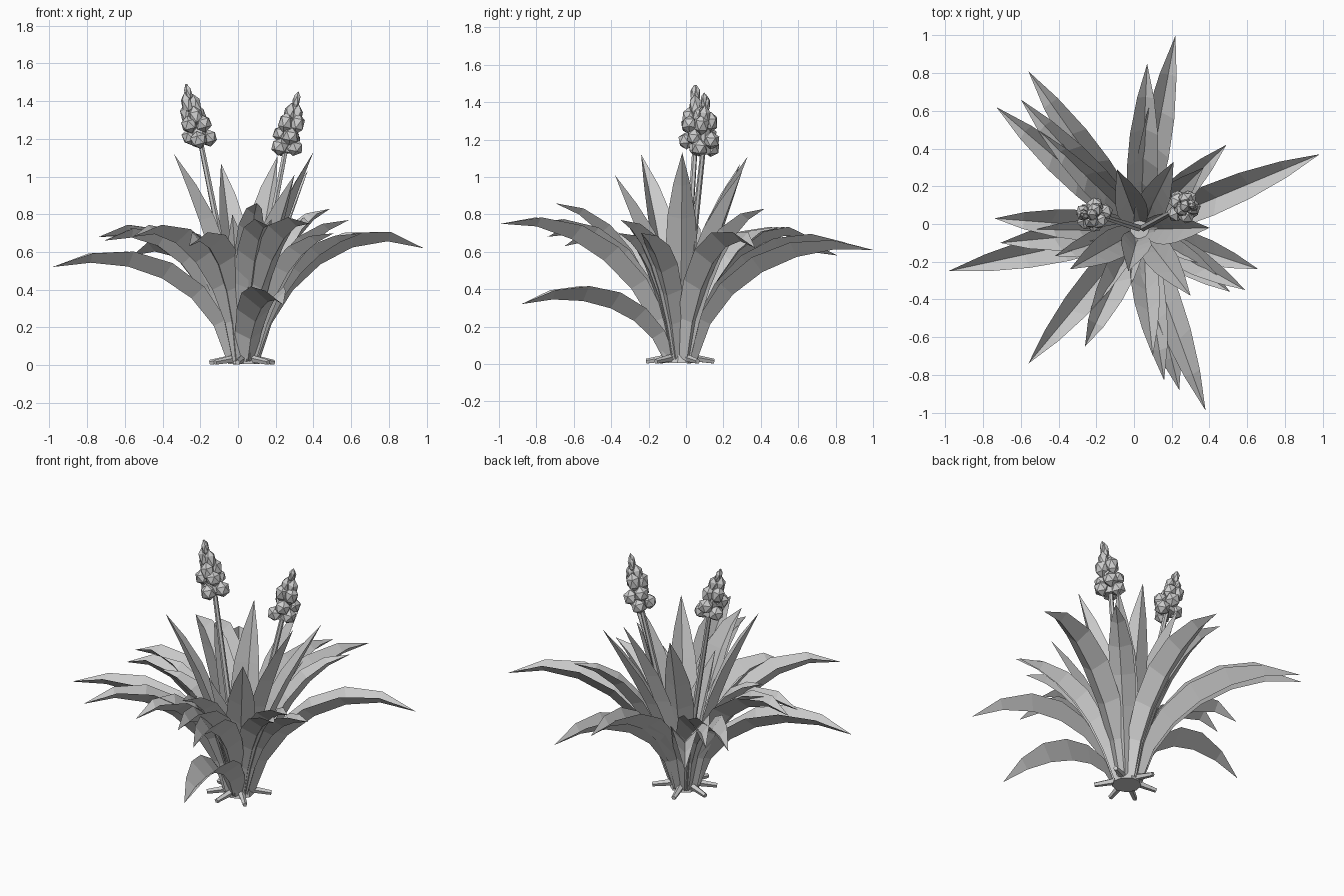
import bpy, bmesh, math, random
from mathutils import Vector, Matrix

random.seed(4)
if "Cube" in bpy.data.objects:
    bpy.data.objects.remove(bpy.data.objects["Cube"])

grey = bpy.data.materials.new("plain grey")
grey.use_nodes = True
grey.diffuse_color = (0.6, 0.6, 0.6, 1)
grey.node_tree.nodes["Principled BSDF"].inputs["Base Color"].default_value = (0.6, 0.6, 0.6, 1)

CENTRE = Vector((0.03, -0.03, 0))
UP = Vector((0, 0, 1))


def finish(bm, name):
    mesh = bpy.data.meshes.new(name)
    bm.to_mesh(mesh)
    bm.free()
    mesh.materials.append(grey)
    obj = bpy.data.objects.new(name, mesh)
    bpy.context.collection.objects.link(obj)
    return obj


def bezier(p, t):
    s = 1 - t
    return p[0] * s**3 + p[1] * 3 * s * s * t + p[2] * 3 * s * t * t + p[3] * t**3


def leaf(name, tip, droop, lean, base_radius, width, depth):
    """Arching blade, folded into a channel, from the crown to the given tip."""
    tip = Vector(tip)
    flat = Vector((tip.x, tip.y, 0)) - CENTRE
    reach = flat.length
    out = flat.normalized()
    side = Vector((-out.y, out.x, 0))
    start = CENTRE + out * base_radius + UP * 0.02
    path = [start,
            start + out * lean * reach + UP * min(0.42, 0.8 * tip.z),
            CENTRE + out * 0.6 * reach + UP * (tip.z + droop),
            tip]
    profile = [0.55, 0.72, 0.9, 1.0, 0.9, 0.55]
    count = len(profile)
    bm = bmesh.new()
    rows = []
    for i, w in enumerate(profile):
        t = i / count
        mid = bezier(path, t)
        along = (bezier(path, t + 0.02) - mid).normalized()
        lift = along.cross(side) * w * depth
        half = side * w * width * 0.5
        rows.append([bm.verts.new(mid - half + lift), bm.verts.new(mid),
                     bm.verts.new(mid + half + lift)])
    for a, b in zip(rows, rows[1:]):
        for k in (0, 1):
            bm.faces.new((a[k], b[k], b[k + 1], a[k + 1]))
    end = bm.verts.new(tip)
    for k in (0, 1):
        bm.faces.new((rows[-1][k], end, rows[-1][k + 1]))
    return finish(bm, name)


def rod(bm, a, b, r1, r2, sides=6):
    a, b = Vector(a), Vector(b)
    turn = (b - a).to_track_quat('Z', 'Y').to_matrix().to_4x4()
    bmesh.ops.create_cone(bm, cap_ends=True, segments=sides, radius1=r1, radius2=r2,
                          depth=(b - a).length,
                          matrix=Matrix.Translation((a + b) / 2) @ turn)


# Long outer leaves that arch over: tip position, then droop
outer = [(-0.985, -0.25, 0.52, 0.09), (0.985, 0.37, 0.62, 0.15), (0.38, -0.99, 0.75, 0.03),
         (0.16, -0.83, 0.74, 0.03), (-0.56, -0.74, 0.68, 0.1), (-0.26, -0.65, 0.63, 0.12),
         (0.22, 1.0, 0.61, 0.05), (0.07, 0.85, 0.65, 0.04), (-0.56, 0.81, 0.58, 0.1),
         (-0.73, 0.62, 0.68, 0.07), (-0.6, 0.66, 0.68, 0.07), (-0.74, 0.03, 0.68, 0.1),
         (-0.71, -0.1, 0.66, 0.1)]
for n, (x, y, z, droop) in enumerate(outer):
    leaf(f"outer_leaf_{n + 1}", (x, y, z), droop, 0.085, 0.09, 0.165, 0.09)

# Low leaf hanging at the front
leaf("low_leaf", (0.24, -0.88, 0.32), 0.085, 0.1, 0.09, 0.2, 0.09)

# Shorter leaves that rise at a slant
middle = [(0.1, -0.7, 0.86), (0.66, -0.24, 0.7), (0.59, -0.35, 0.77),
          (0.51, -0.36, 0.7), (0.49, 0.42, 0.83), (-0.42, -0.17, 0.72)]
for n, tip in enumerate(middle):
    leaf(f"middle_leaf_{n + 1}", tip, -0.08, 0.2, 0.075, 0.15, 0.07)

# Upright leaves in the heart
upright = [(-0.34, -0.24, 1.12), (0.4, -0.02, 1.13), (0.3, -0.38, 1.01),
           (0.21, 0.33, 1.11), (-0.09, 0.29, 1.07), (0.37, 0.3, 1.03),
           (-0.03, -0.25, 0.8)]
for n, tip in enumerate(upright):
    leaf(f"upright_leaf_{n + 1}", tip, -0.36, 0.2, 0.05, 0.165, 0.06)


def flower(name, foot, low, top):
    """Stalk with a tapering cluster of faceted buds."""
    foot, low, top = Vector(foot), Vector(low), Vector(top)
    bm = bmesh.new()
    rod(bm, foot, low, 0.02, 0.014)
    rod(bm, low, top, 0.05, 0.006)
    finish(bm, name + "_stalk")

    axis = top - low
    turn = axis.to_track_quat('Z', 'Y').to_matrix().to_4x4()
    bm = bmesh.new()
    # Each ring: height share, ring radius, bud radius, stretch, count
    rings = [(0.07, 0.048, 0.048, 1.0, 3), (0.27, 0.048, 0.048, 1.0, 3),
             (0.47, 0.034, 0.042, 1.4, 3), (0.66, 0.02, 0.034, 1.9, 2),
             (0.84, 0.008, 0.02, 2.4, 2)]
    for level, (share, ring, size, stretch, count) in enumerate(rings):
        for k in range(count):
            angle = math.tau * (k + 0.5 * level) / count + random.uniform(-0.3, 0.3)
            place = Vector((ring * math.cos(angle), ring * math.sin(angle),
                            share * axis.length + random.uniform(-0.02, 0.02)))
            spin = Matrix.Rotation(random.uniform(0, 3), 4, 'Z')
            grow = Matrix.Diagonal((1, 1, stretch, 1))
            bmesh.ops.create_icosphere(
                bm, subdivisions=1, radius=size,
                matrix=Matrix.Translation(low) @ turn @ Matrix.Translation(place) @ grow @ spin)
    finish(bm, name + "_buds")


flower("right_flower", (0.02, -0.02, 0.1), (-0.2, 0.05, 1.19), (-0.275, 0.05, 1.49))
flower("left_flower", (0.05, -0.02, 0.1), (0.25, 0.09, 1.13), (0.315, 0.105, 1.44))

# Crown the leaves grow from
bm = bmesh.new()
rod(bm, CENTRE + UP * 0.005, CENTRE + UP * 0.06, 0.085, 0.07, 9)
finish(bm, "crown")

# Stubby roots
bm = bmesh.new()
for degrees in (30, 105, 165, 215, 260, 315):
    a = math.radians(degrees)
    out = Vector((math.cos(a), math.sin(a), 0))
    rod(bm, CENTRE + out * 0.05 + UP * 0.035, CENTRE + out * 0.185 + UP * 0.014, 0.022, 0.014, 5)
finish(bm, "roots")
